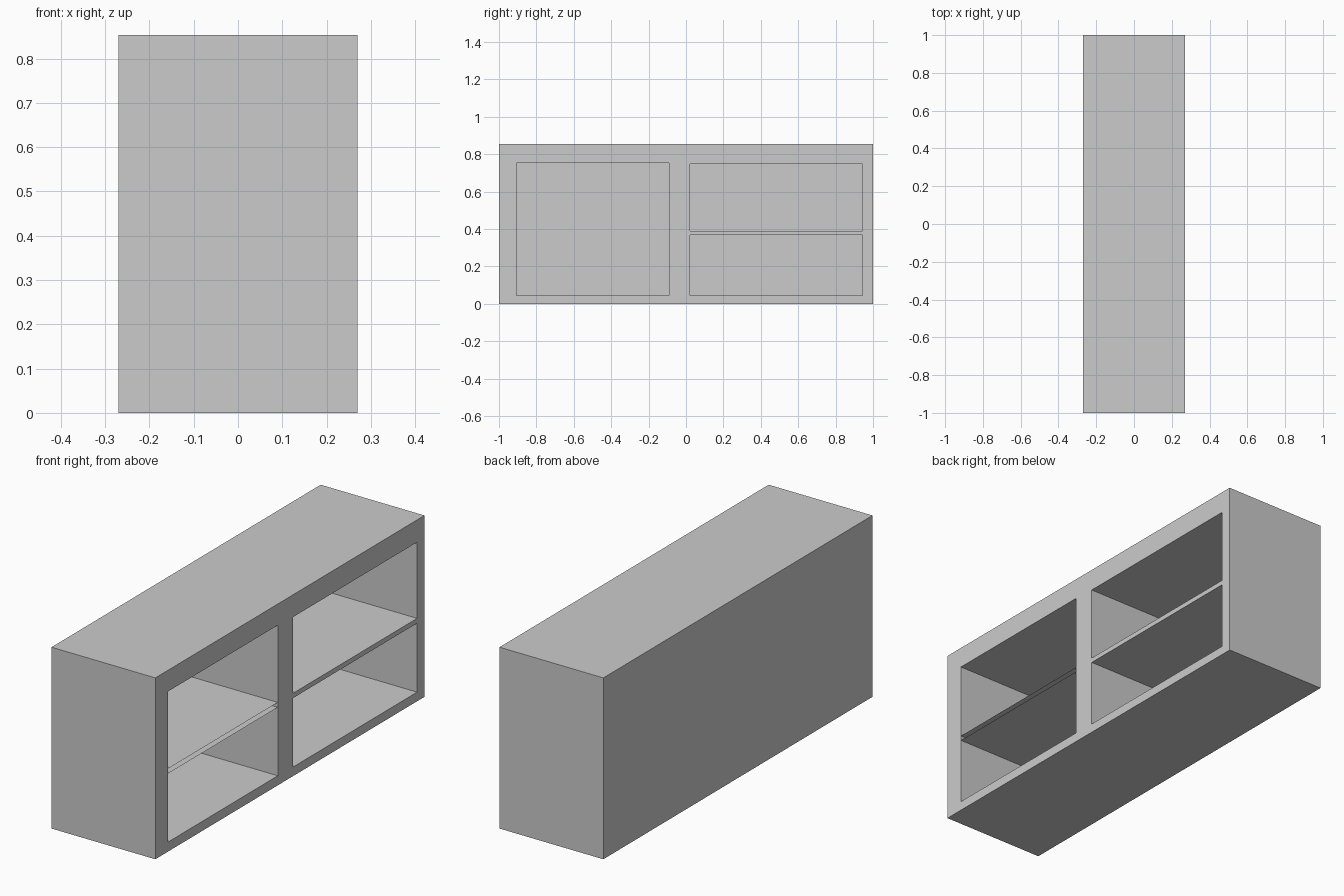
import bpy
import bmesh

old = bpy.data.objects.get("Cube")
if old:
    bpy.data.objects.remove(old, do_unlink=True)

grey = bpy.data.materials.new("light_grey")
grey.use_nodes = True
colour = (0.6, 0.6, 0.6, 1.0)
grey.diffuse_color = colour
grey.node_tree.nodes["Principled BSDF"].inputs["Base Color"].default_value = colour


def box(name, x, y, z, open_ends=False):
    """Box between (low, high) limits; open_ends drops the faces along x."""
    bm = bmesh.new()
    bmesh.ops.create_cube(bm, size=1)
    for v in bm.verts:
        v.co = [lim[0] if c < 0 else lim[1] for c, lim in zip(v.co, (x, y, z))]
    if open_ends:
        ends = [f for f in bm.faces if abs(f.normal.x) > 0.9]
        bmesh.ops.delete(bm, geom=ends, context='FACES')
    mesh = bpy.data.meshes.new(name)
    bm.to_mesh(mesh)
    bm.free()
    mesh.materials.append(grey)
    ob = bpy.data.objects.new(name, mesh)
    bpy.context.collection.objects.link(ob)
    return ob


FRONT, BACK, INNER = 0.27, -0.27, -0.26
SHELF = (0.367, 0.39)
LEFT_BAY = (-0.905, -0.09)
RIGHT_BAY = (0.022, 0.945)

# Cabinet body with one tall bay and two stacked compartments cut from it
body = box("cabinet_body", (BACK, FRONT), (-1, 1), (0, 0.853))
openings = [
    (LEFT_BAY, (0.045, 0.753)),
    (RIGHT_BAY, (0.043, SHELF[0])),
    (RIGHT_BAY, (SHELF[1], 0.748)),
]
for y, z in openings:
    cutter = box("opening_cutter", (INNER, FRONT + 0.1), y, z)
    cutter.hide_render = True
    mod = body.modifiers.new("opening", 'BOOLEAN')
    mod.operation = 'DIFFERENCE'
    mod.solver = 'EXACT'
    mod.object = cutter
    bpy.context.view_layer.objects.active = body
    bpy.ops.object.modifier_apply(modifier=mod.name)
    bpy.data.objects.remove(cutter, do_unlink=True)

# Hollow shelf of the tall bay, open along its front edge
box("left_bay_shelf", (INNER, FRONT), LEFT_BAY, SHELF, open_ends=True)
